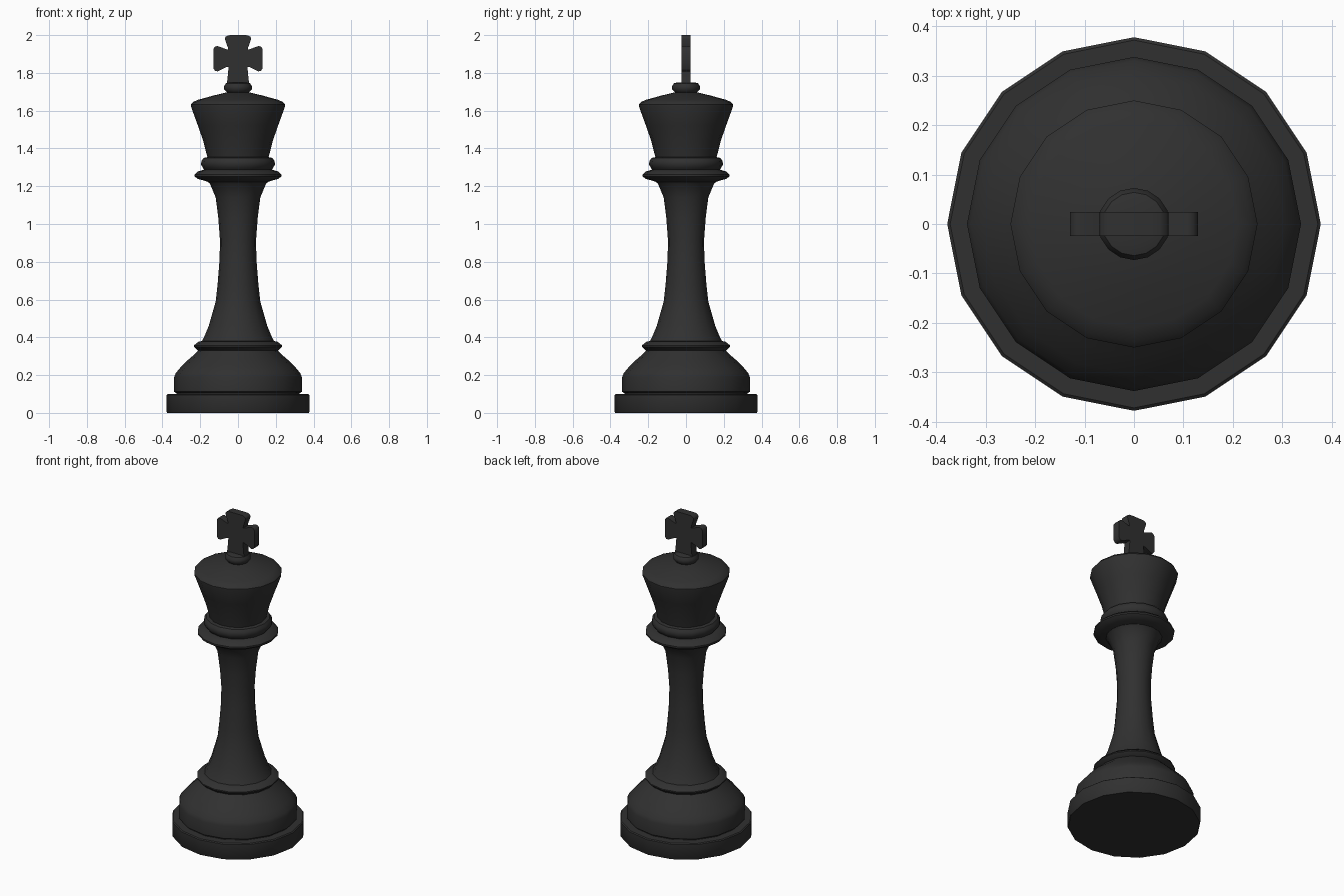
import bpy, bmesh, math

if "Cube" in bpy.data.objects:
    bpy.data.objects.remove(bpy.data.objects["Cube"])

mat = bpy.data.materials.new("charcoal_black")
mat.diffuse_color = (0.03, 0.03, 0.03, 1)
mat.use_nodes = True
mat.node_tree.nodes["Principled BSDF"].inputs["Base Color"].default_value = mat.diffuse_color
SIDES = 16


def finish(name, bm, angle=40):
    bmesh.ops.recalc_face_normals(bm, faces=bm.faces[:])
    me = bpy.data.meshes.new(name)
    bm.to_mesh(me)
    bm.free()
    me.materials.append(mat)
    ob = bpy.data.objects.new(name, me)
    bpy.context.collection.objects.link(ob)
    bpy.ops.object.select_all(action='DESELECT')
    ob.select_set(True)
    bpy.context.view_layer.objects.active = ob
    bpy.ops.object.shade_smooth_by_angle(angle=math.radians(angle))
    return ob


def lathe(name, profile):
    """Closed 16-sided turned part from (radius, height) points."""
    bm = bmesh.new()
    rings = []
    for r, z in profile:
        rings.append([bm.verts.new((r * math.cos(2 * math.pi * i / SIDES),
                                    r * math.sin(2 * math.pi * i / SIDES), z))
                      for i in range(SIDES)])
    for a, b in zip(rings, rings[1:]):
        for i in range(SIDES):
            j = (i + 1) % SIDES
            bm.faces.new((a[i], a[j], b[j], b[i]))
    bm.faces.new(rings[0])
    bm.faces.new(rings[-1])
    finish(name, bm)


# Turned body, bottom to top
lathe("base_plinth", [(.374, 0), (.378, .005), (.378, .095), (.372, .10), (.325, .10), (.325, .11)])
lathe("base_dome", [(.328, .104), (.338, .112), (.338, .19), (.33, .21), (.305, .24),
                    (.265, .28), (.23, .31), (.205, .335)])
lathe("lower_ring", [(.19, .325), (.212, .33), (.234, .35), (.234, .357), (.208, .378), (.19, .38)])
lathe("stem", [(.197, .37), (.18, .40), (.155, .46), (.118, .59), (.108, .68), (.097, .82),
               (.096, .92), (.104, 1.03), (.118, 1.14), (.148, 1.212), (.165, 1.228), (.165, 1.25)])
lathe("wide_collar", [(.15, 1.22), (.19, 1.233), (.212, 1.238), (.23, 1.252), (.23, 1.262),
                      (.212, 1.278), (.18, 1.288)])
lathe("upper_collar", [(.17, 1.28), (.185, 1.296), (.196, 1.315), (.193, 1.335),
                       (.182, 1.35), (.16, 1.354)])
lathe("crown", [(.16, 1.345), (.165, 1.365), (.184, 1.44), (.212, 1.52), (.25, 1.625), (.25, 1.632),
                (.238, 1.646), (.21, 1.658), (.13, 1.68), (.06, 1.697)])
lathe("finial_ring", [(.05, 1.69), (.062, 1.70), (.073, 1.713), (.073, 1.73), (.064, 1.745), (.045, 1.75)])

# Flared cross on top: right half outline, mirrored and extruded
half = [(.06, 1.74), (.056, 1.765), (.05, 1.832), (.062, 1.83), (.108, 1.808), (.12, 1.81),
        (.13, 1.822), (.13, 1.928), (.12, 1.94), (.108, 1.942), (.052, 1.922),
        (.054, 1.935), (.07, 1.982), (.066, 1.992), (.052, 1.999), (.03, 2.0)]
outline = half + [(-x, z) for x, z in reversed(half)]
bm = bmesh.new()
face = bm.faces.new([bm.verts.new((x, -.024, z)) for x, z in outline])
ext = bmesh.ops.extrude_face_region(bm, geom=[face])
bmesh.ops.translate(bm, vec=(0, .048, 0),
                    verts=[v for v in ext["geom"] if isinstance(v, bmesh.types.BMVert)])
finish("top_cross", bm, 50)
